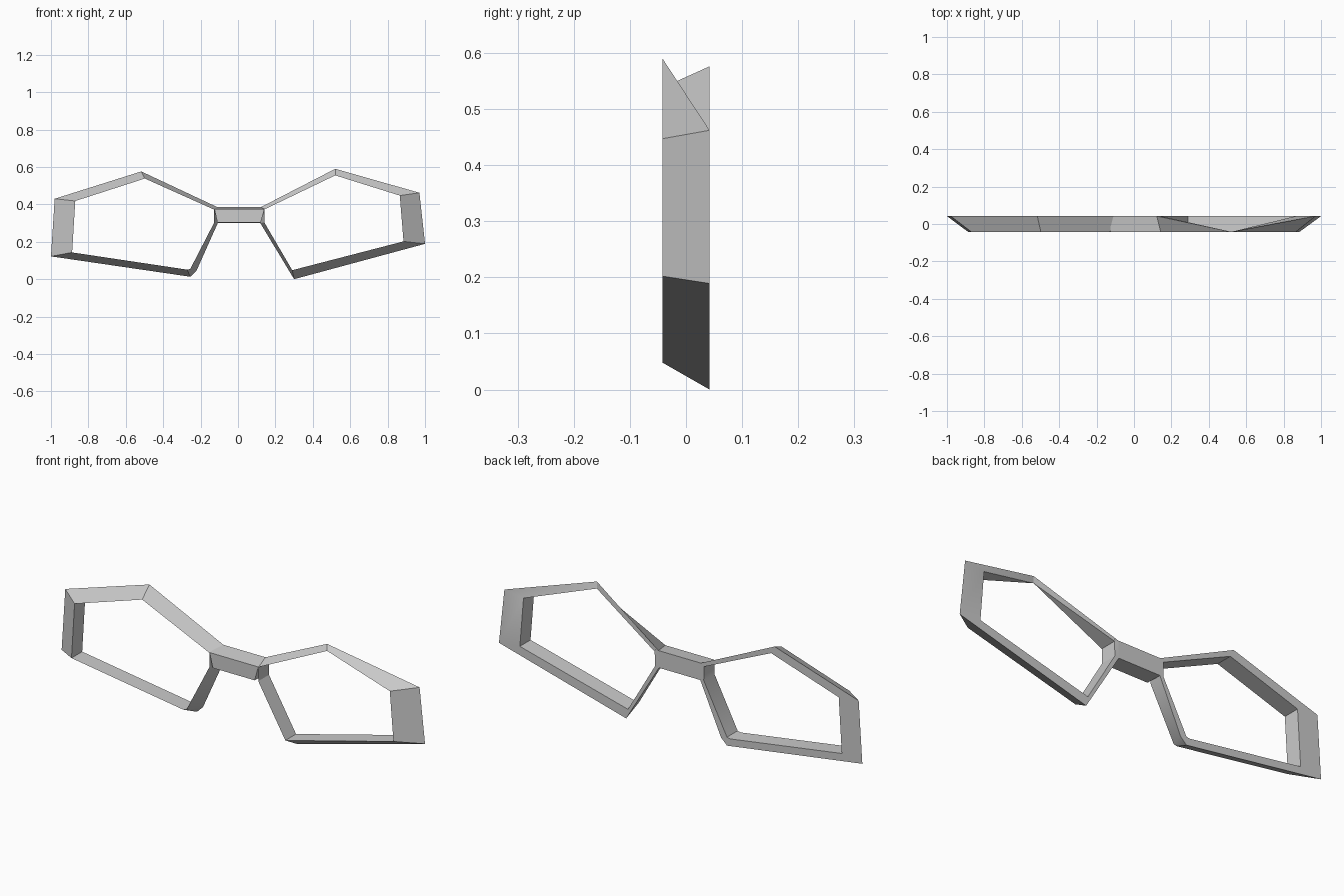
import bpy, bmesh, math

if "Cube" in bpy.data.objects:
    bpy.data.objects.remove(bpy.data.objects["Cube"])

D = 0.042  # half depth

mat = bpy.data.materials.new("plain grey")
mat.diffuse_color = (0.6, 0.6, 0.6, 1)
mat.use_nodes = True
mat.node_tree.nodes["Principled BSDF"].inputs["Base Color"].default_value = mat.diffuse_color


def finish(name, bm):
    bmesh.ops.remove_doubles(bm, verts=bm.verts[:], dist=0.0005)
    bmesh.ops.dissolve_degenerate(bm, edges=bm.edges[:], dist=0.0005)
    bmesh.ops.recalc_face_normals(bm, faces=bm.faces[:])
    me = bpy.data.meshes.new(name)
    bm.to_mesh(me)
    bm.free()
    ob = bpy.data.objects.new(name, me)
    bpy.context.collection.objects.link(ob)
    me.materials.append(mat)
    bpy.ops.object.select_all(action='DESELECT')
    ob.select_set(True)
    bpy.context.view_layer.objects.active = ob
    bpy.ops.object.shade_smooth_by_angle(angle=math.radians(30))


def rim(name, corners):
    """Ring with a triangular section: wide at the back, knife edge at the front.
    corner = outer x, z, inner x, z, y of the back side."""
    bm = bmesh.new()
    rings = []
    for ox, oz, ix, iz, back in corners:
        rings.append([bm.verts.new(p) for p in
                      ((ox, back, oz), (ix, back, iz), (ix, -D, iz))])
    for i, a in enumerate(rings):
        b = rings[(i + 1) % len(rings)]
        for k in range(3):
            m = (k + 1) % 3
            bm.faces.new((a[k], a[m], b[m], b[k]))
    finish(name, bm)


# left rim
rim("left_rim", [
    (-0.980, 0.430, -0.870, 0.418, D),
    (-0.517, 0.576, -0.498, 0.538, D),
    (-0.110, 0.385, -0.128, 0.372, D),
    (-0.108, 0.300, -0.127, 0.303, D),
    (-0.222, 0.045, -0.255, 0.055, D),
    (-0.255, 0.013, -0.272, 0.051, D),
    (-1.000, 0.122, -0.887, 0.143, D),
])

# right rim: its peak tapers to the front plane
rim("right_rim", [
    (0.970, 0.462, 0.865, 0.447, D),
    (0.520, 0.590, 0.520, 0.555, -D),
    (0.122, 0.385, 0.143, 0.374, D),
    (0.119, 0.300, 0.141, 0.303, D),
    (0.300, 0.000, 0.290, 0.048, D),
    (1.000, 0.189, 0.885, 0.202, D),
])

# bridge between the rims
bm = bmesh.new()
prof = [(-D, 0.302), (-D, 0.374), (D, 0.385), (D, 0.300)]
ends = []
for top, low in ((-0.126, -0.110), (0.141, 0.121)):
    ends.append([bm.verts.new((top if z > 0.35 else low, y, z)) for y, z in prof])
a, b = ends
bm.faces.new(a)
bm.faces.new(b)
for i in range(4):
    j = (i + 1) % 4
    bm.faces.new((a[i], a[j], b[j], b[i]))
finish("bridge", bm)
